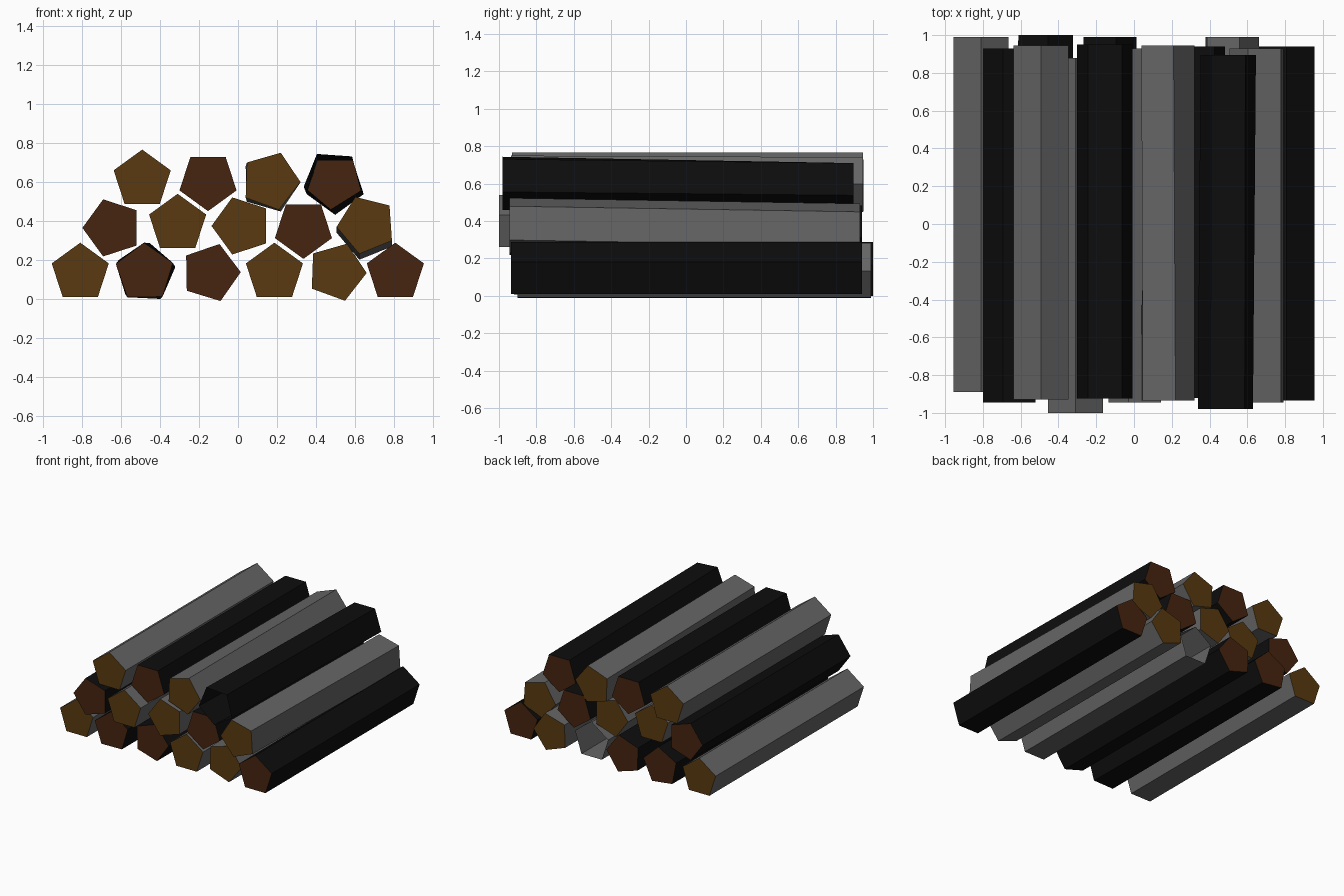
import bpy
import bmesh
from math import cos, sin, radians

cube = bpy.data.objects.get("Cube")
if cube:
    bpy.data.objects.remove(cube, do_unlink=True)

RADIUS = 0.154
SIDES = 5


def make_material(name, colour):
    mat = bpy.data.materials.new(name)
    mat.use_nodes = True
    mat.diffuse_color = (*colour, 1)
    shader = next(n for n in mat.node_tree.nodes if n.type == "BSDF_PRINCIPLED")
    shader.inputs["Base Color"].default_value = (*colour, 1)
    shader.inputs["Roughness"].default_value = 0.9
    return mat


grey_bark = make_material("grey bark", (0.13, 0.13, 0.13))
black_bark = make_material("black bark", (0.004, 0.004, 0.004))
golden_wood = make_material("golden cut wood", (0.1, 0.042, 0.005))
red_wood = make_material("reddish cut wood", (0.062, 0.018, 0.005))

PALE = (grey_bark, golden_wood)
DARK = (black_bark, red_wood)


def make_log(name, kind, x, z, angle, front, back,
             shift=(0, 0), twist=0, open_front=False, open_back=False):
    """Five-sided log along y; shift and twist move its back end."""
    bm = bmesh.new()

    def ring(y, cx, cz, turn):
        angles = [radians(turn + i * 360 / SIDES) for i in range(SIDES)]
        return [bm.verts.new((cx + RADIUS * cos(a), y, cz + RADIUS * sin(a)))
                for a in angles]

    near = ring(front, x, z, angle)
    far = ring(back, x + shift[0], z + shift[1], angle + twist)

    # Bark
    for i in range(SIDES):
        j = (i + 1) % SIDES
        bm.faces.new((near[i], far[i], far[j], near[j]))

    # Cut ends
    if not open_front:
        bm.faces.new(near).material_index = 1
    if not open_back:
        bm.faces.new(far[::-1]).material_index = 1

    bm.normal_update()
    if sum(f.normal.dot(f.calc_center_median() - near[0].co.lerp(far[2].co, 0.5))
           for f in bm.faces) < 0:
        bmesh.ops.reverse_faces(bm, faces=bm.faces[:])
    mesh = bpy.data.meshes.new(name)
    bm.to_mesh(mesh)
    bm.free()
    for mat in kind:
        mesh.materials.append(mat)
    obj = bpy.data.objects.new(name, mesh)
    bpy.context.collection.objects.link(obj)


# Bottom row
make_log("bottom_log_a", PALE, -0.81, 0.134, 90, -0.89, 0.99)
make_log("bottom_log_b", DARK, -0.48, 0.134, 91, -0.92, 1.0,
         shift=(0.007, 0), twist=-8)
make_log("bottom_log_c", DARK, -0.14, 0.134, 1, -0.9, 0.99)
make_log("bottom_log_d", PALE, 0.187, 0.134, 90, -0.92, 0.93, open_back=True)
make_log("bottom_log_e", PALE, 0.507, 0.138, -2, -0.9, 0.99)
make_log("bottom_log_f", DARK, 0.808, 0.134, 90, -0.935, 0.94)

# Middle row
make_log("middle_log_a", DARK, -0.645, 0.364, 180, -0.945, 0.93)
make_log("middle_log_b", PALE, -0.31, 0.385, 90, -1.0, 0.88)
make_log("middle_log_c", PALE, 0.018, 0.374, 180, -0.945, 0.93)
make_log("middle_log_d", DARK, 0.336, 0.359, -90, -0.92, 0.94)
make_log("middle_log_e", PALE, 0.66, 0.38, 184, -0.945, 0.93,
         shift=(0, -0.03))

# Top row
make_log("top_log_a", PALE, -0.492, 0.612, 90, -0.93, 0.945)
make_log("top_log_b", DARK, -0.154, 0.604, -90, -0.925, 0.95)
make_log("top_log_c", PALE, 0.167, 0.605, -2, -0.935, 0.945,
         shift=(0, -0.012), twist=4)
make_log("top_log_d", DARK, 0.487, 0.613, -94, -0.98, 0.895,
         shift=(0.012, -0.028), twist=4, open_front=True)
